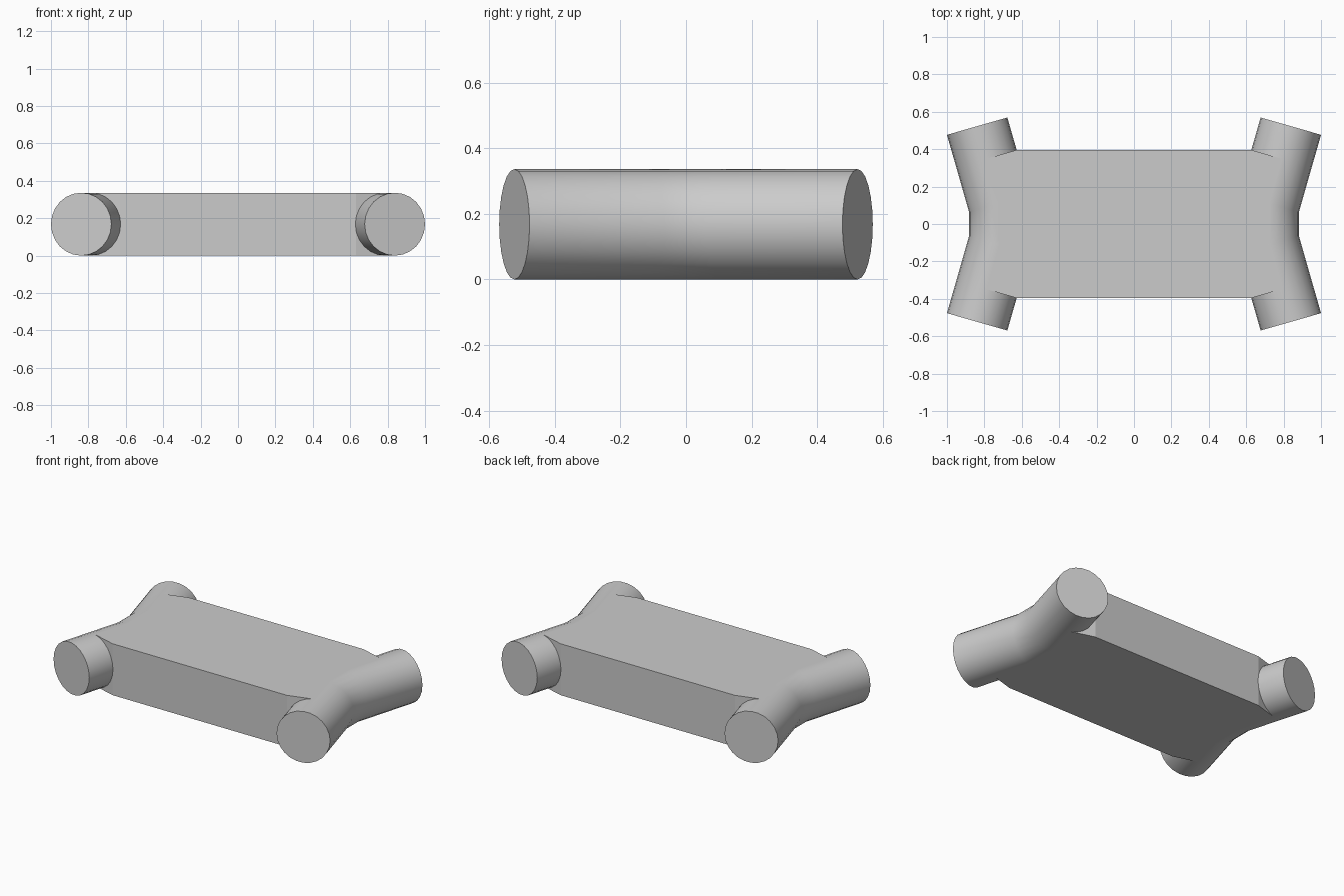
import bpy
import bmesh
from math import sin, cos, tan, pi, radians

if "Cube" in bpy.data.objects:
    bpy.data.objects.remove(bpy.data.objects["Cube"], do_unlink=True)

RADIUS = 0.168
SIDES = 24
ANGLE = radians(16)          # outward splay of each tube arm
END = (0.8385, 0.523)        # axis point at a tube end
BEND_Y = 0.111


def axis_x(y):
    """x of the splayed tube axis at a given y."""
    return END[0] - (END[1] - y) * tan(ANGLE)


grey = bpy.data.materials.new("light grey")
grey.use_nodes = True
colour = (0.6, 0.6, 0.6, 1)
grey.diffuse_color = colour
grey.node_tree.nodes["Principled BSDF"].inputs["Base Color"].default_value = colour


def finish(bm, name):
    bmesh.ops.recalc_face_normals(bm, faces=bm.faces)
    mesh = bpy.data.meshes.new(name)
    bm.to_mesh(mesh)
    bm.free()
    mesh.materials.append(grey)
    obj = bpy.data.objects.new(name, mesh)
    bpy.context.collection.objects.link(obj)
    return obj


# Bent side tubes: rings swept along a splayed axis, mirrored across x
bm = bmesh.new()
rings = []
for y in (END[1], BEND_Y, -BEND_Y, -END[1]):
    tilt = -ANGLE if y > 0 else ANGLE
    ring = []
    for i in range(SIDES):
        t = 2 * pi * i / SIDES
        out = RADIUS * cos(t)
        ring.append(bm.verts.new((axis_x(abs(y)) + out * cos(tilt),
                                  y + out * sin(tilt),
                                  RADIUS + RADIUS * sin(t))))
    rings.append(ring)
for a, b in zip(rings, rings[1:]):
    for i in range(SIDES):
        j = (i + 1) % SIDES
        bm.faces.new((a[i], a[j], b[j], b[i]))
bm.faces.new(rings[0])
bm.faces.new(rings[-1])
tubes = finish(bm, "side_tubes")
tubes.modifiers.new("Mirror", 'MIRROR').use_axis[0] = True
bpy.ops.object.select_all(action='DESELECT')
tubes.select_set(True)
bpy.context.view_layer.objects.active = tubes
bpy.ops.object.shade_smooth_by_angle(angle=radians(35))

# Central block: outline reaches the tube axes and ends square to the arms
quarter = [(0.63, 0.395), (axis_x(0.349), 0.349), (axis_x(BEND_Y), BEND_Y)]
right_half = quarter + [(x, -y) for x, y in reversed(quarter)]
outline = right_half + [(-x, -y) for x, y in right_half]
bm = bmesh.new()
base = bm.faces.new([bm.verts.new((x, y, 0)) for x, y in outline])
top = bmesh.ops.extrude_face_region(bm, geom=[base], use_keep_orig=True)
bmesh.ops.translate(bm, vec=(0, 0, 2 * RADIUS),
                    verts=[v for v in top["geom"] if isinstance(v, bmesh.types.BMVert)])
finish(bm, "central_block")
